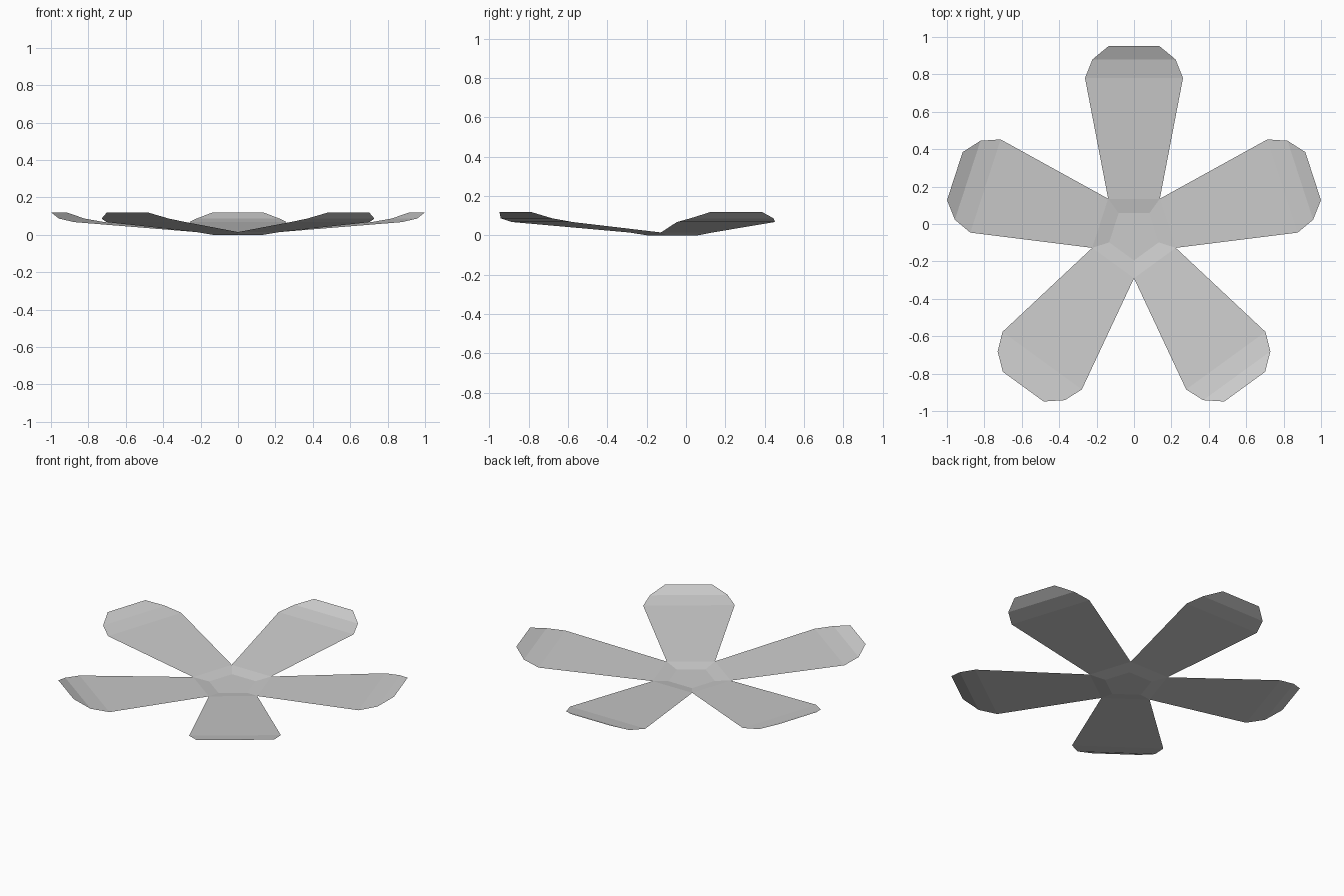
import bpy, bmesh
from math import radians
from mathutils import Matrix, Vector

cube = bpy.data.objects.get("Cube")
if cube:
    bpy.data.objects.remove(cube, do_unlink=True)

PETALS = 5
CENTRE = Vector((0, -0.055, 0))

# One pale grey colour
grey = bpy.data.materials.new("pale grey")
grey.use_nodes = True
colour = (0.6, 0.6, 0.6, 1)
grey.diffuse_color = colour
grey.node_tree.nodes["Principled BSDF"].inputs["Base Color"].default_value = colour

# Petal rows from the flat centre to the raised tip: half width, distance, height
rows = [
    (0.082, 0.113, 0.0),
    (0.138, 0.190, 0.015),
    (0.262, 0.835, 0.068),
    (0.222, 0.935, 0.087),
    (0.135, 1.007, 0.12),
]

bm = bmesh.new()
inner = []
for i in range(PETALS):
    turn = Matrix.Rotation(radians(-360 / PETALS * i), 4, "Z")
    pairs = [[bm.verts.new(CENTRE + turn @ Vector((side * w, d, z)))
              for side in (-1, 1)] for w, d, z in rows]
    inner.append(pairs[0][0])
    for (a, b), (c, d) in zip(pairs, pairs[1:]):
        bm.faces.new((a, b, d, c))

# Flat pentagon joining the petals
bm.faces.new(inner[::-1])
bmesh.ops.remove_doubles(bm, verts=bm.verts, dist=0.003)
for face in bm.faces:
    face.normal_update()
    if face.normal.z < 0:
        face.normal_flip()

mesh = bpy.data.meshes.new("flower")
bm.to_mesh(mesh)
bm.free()
mesh.materials.append(grey)
flower = bpy.data.objects.new("five_petal_flower", mesh)
bpy.context.collection.objects.link(flower)
